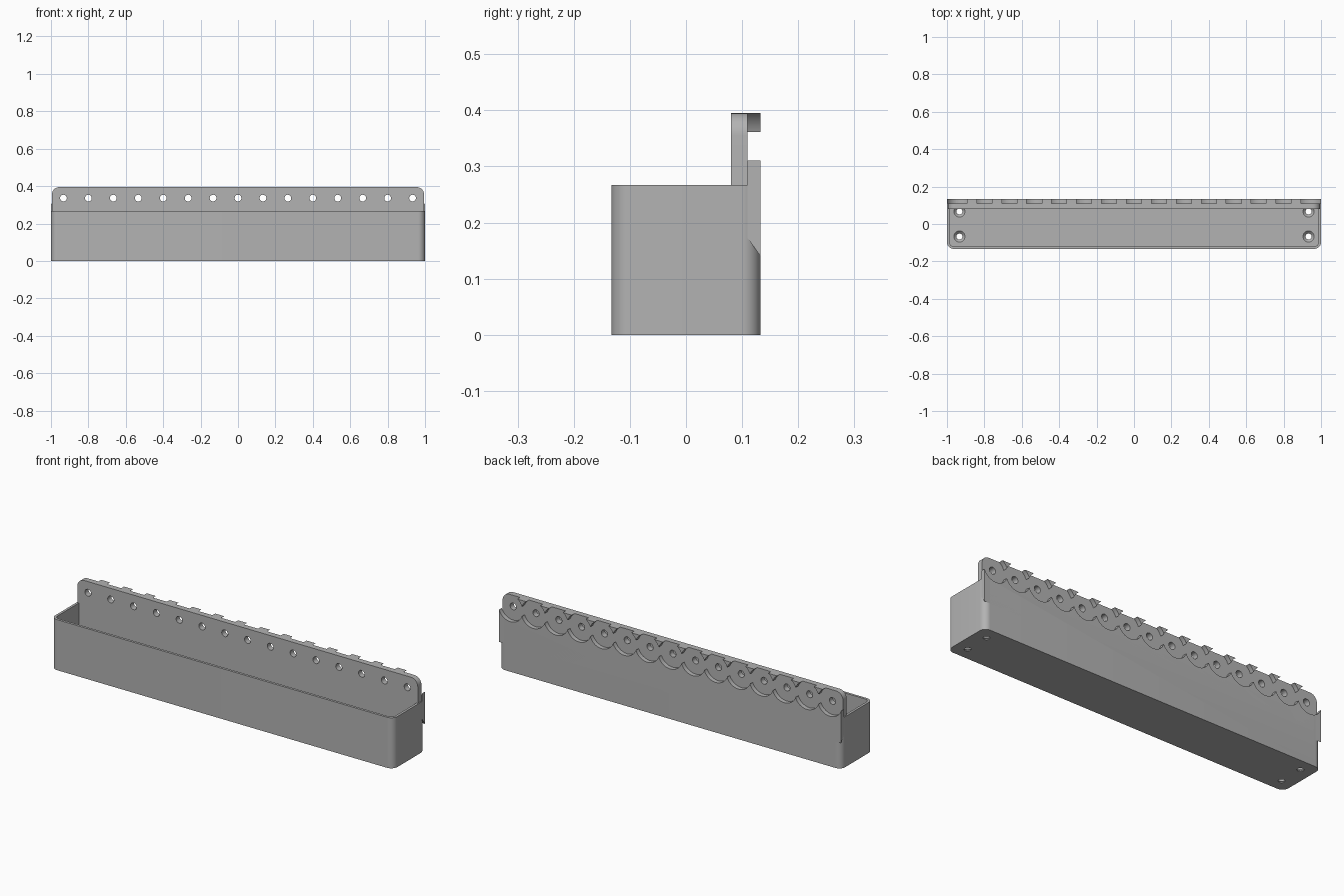
import bpy, bmesh, math
from mathutils import Matrix

if "Cube" in bpy.data.objects:
    bpy.data.objects.remove(bpy.data.objects["Cube"], do_unlink=True)

PITCH, COUNT = 2 / 15, 15
HOLE_Z = 0.336
hole_xs = [(i - (COUNT - 1) / 2) * PITCH for i in range(COUNT)]

grey = bpy.data.materials.new("grey plastic")
grey.use_nodes = True
grey.diffuse_color = (0.45, 0.45, 0.45, 1)
grey.node_tree.nodes["Principled BSDF"].inputs["Base Color"].default_value = grey.diffuse_color


def finish(name, bm):
    bmesh.ops.recalc_face_normals(bm, faces=bm.faces)
    mesh = bpy.data.meshes.new(name)
    bm.to_mesh(mesh)
    bm.free()
    mesh.materials.append(grey)
    obj = bpy.data.objects.new(name, mesh)
    bpy.context.collection.objects.link(obj)
    return obj


def rounded_rect(x, low, high, r_low, r_high, steps=10):
    """Outline of a rectangle with its own radius for the low and high corners."""
    corners = [(1, high, r_high, 0), (-1, high, r_high, 1),
               (-1, low, r_low, 2), (1, low, r_low, 3)]
    points = []
    for side, v, r, quarter in corners:
        cx, cv = side * (x - r), v - r if v == high else v + r
        for k in range(steps + 1 if r else 1):
            a = (quarter + k / steps) * math.pi / 2
            points.append((cx + r * math.cos(a), cv + r * math.sin(a)))
    return points


def prism(name, outline, start, end, upright=False):
    """Extrude an outline along z, or along y when upright."""
    bm = bmesh.new()
    place = (lambda p, d: (p[0], d, p[1])) if upright else (lambda p, d: (p[0], p[1], d))
    rings = [[bm.verts.new(place(p, d)) for p in outline] for d in (start, end)]
    for ring in rings:
        bm.faces.new(ring)
    n = len(outline)
    for i in range(n):
        j = (i + 1) % n
        bm.faces.new((rings[0][i], rings[0][j], rings[1][j], rings[1][i]))
    return finish(name, bm)


def cones(name, spots, r1, r2, depth, along_y=False, segments=32):
    """Several separate cylinders or cones joined in one mesh."""
    bm = bmesh.new()
    turn = Matrix.Rotation(math.pi / 2, 4, 'X') if along_y else Matrix()
    for spot in spots:
        bmesh.ops.create_cone(bm, cap_ends=True, segments=segments, radius1=r1,
                              radius2=r2, depth=depth,
                              matrix=Matrix.Translation(spot) @ turn)
    return finish(name, bm)


def cut(targets, cutter):
    for obj in targets:
        mod = obj.modifiers.new("cut", 'BOOLEAN')
        mod.operation, mod.solver, mod.object = 'DIFFERENCE', 'EXACT', cutter
        bpy.context.view_layer.objects.active = obj
        bpy.ops.object.modifier_apply(modifier=mod.name)
    bpy.data.objects.remove(cutter, do_unlink=True)


# Open bin with rounded corners
tray = prism("bin", rounded_rect(1, -0.133, 0.133, 0.036, 0.033), 0, 0.267)
cut([tray], prism("cavity", rounded_rect(0.987, -0.12, 0.1, 0.023, 0), 0.018, 0.4))

# Countersunk screw holes in the floor
feet = [(sx * hole_xs[-1], sy * 0.067) for sx in (-1, 1) for sy in (-1, 1)]
cut([tray], cones("screw_holes", [(x, y, 0) for x, y in feet], 0.016, 0.016, 0.1))
cut([tray], cones("countersinks", [(x, y, 0.012) for x, y in feet], 0.014, 0.034, 0.02))

# Tall back plate with a row of holes
plate = prism("back_plate", rounded_rect(0.995, 0.018, 0.395, 0, 0.04), 0.08, 0.11, True)
cut([plate], cones("plate_holes", [(x, 0.1, HOLE_Z) for x in hole_xs], 0.018, 0.018, 0.2, True))

# Scalloped hanging rail, full width below and stopping short at the top
tip = hole_xs[-1]
rail = prism("hanging_rail",
             [(-1, 0.14), (1, 0.14), (1, HOLE_Z), (tip, HOLE_Z), (tip, 0.395),
              (-tip, 0.395), (-tip, HOLE_Z), (-1, HOLE_Z)], 0.11, 0.133, True)
for v in rail.data.vertices:  # sloped underside
    if v.co.z < 0.15 and v.co.y < 0.12:
        v.co.z = 0.172
for first in (0, 1):
    spots = [(x, 0.16, HOLE_Z) for x in hole_xs[first::2]]
    cut([rail, tray], cones("scallops", spots, 0.0715, 0.0715, 0.1, True, 64))

# Smooth shading with crisp edges
bpy.ops.object.select_all(action='DESELECT')
for obj in (tray, plate, rail):
    obj.select_set(True)
bpy.context.view_layer.objects.active = tray
bpy.ops.object.shade_smooth_by_angle(angle=math.radians(30))
